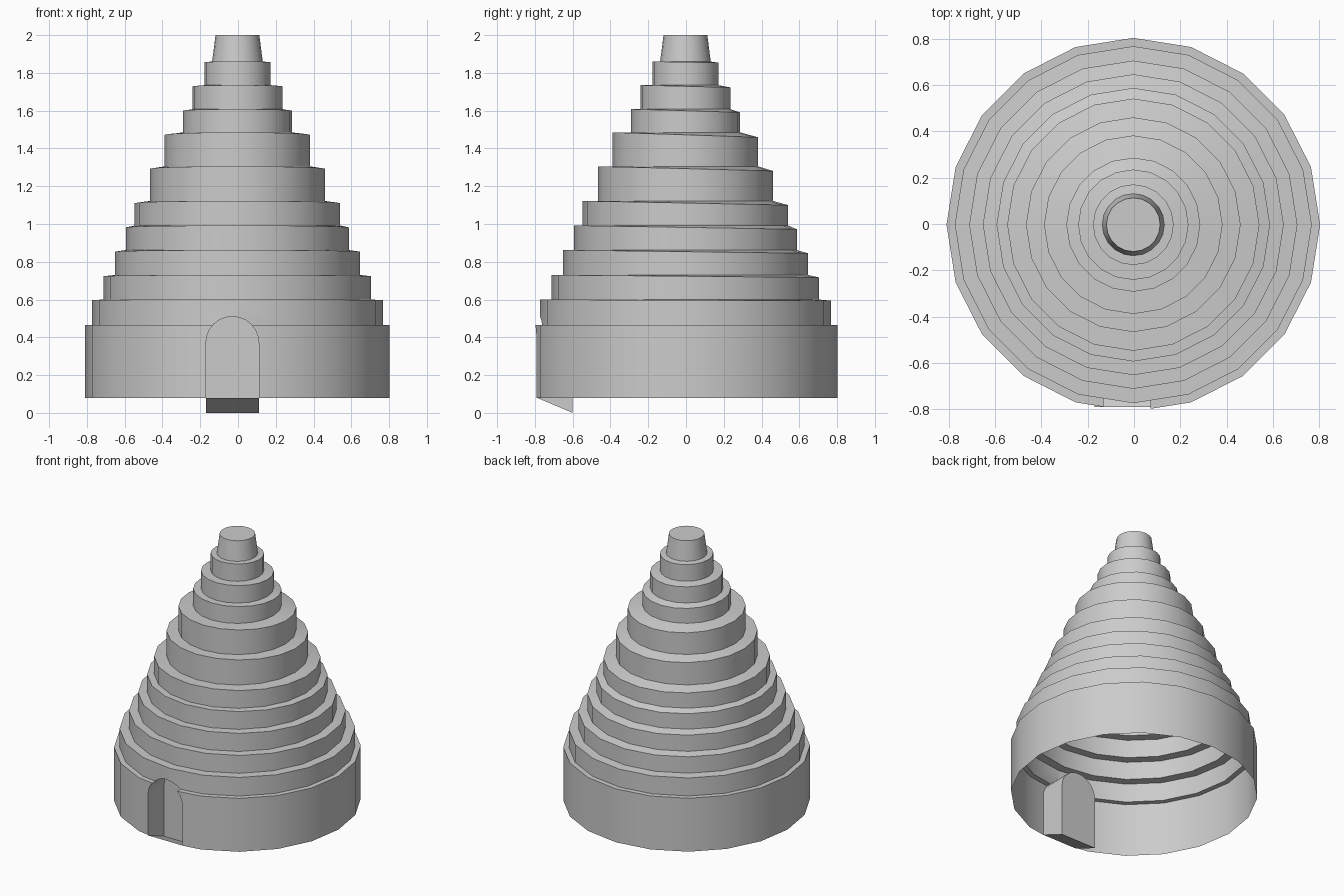
import bpy, bmesh, math

if "Cube" in bpy.data.objects:
    bpy.data.objects.remove(bpy.data.objects["Cube"])

SIDES = 20
CX, CY = -0.003, -0.003
BASE = 0.08
# each tier: radius, top height, drop of the outer rim toward the back
TIERS = [(0.806, 0.465, 0.0), (0.77, 0.60, 0.006), (0.708, 0.73, 0.013),
         (0.649, 0.862, 0.017), (0.59, 0.992, 0.02), (0.544, 1.122, 0.022),
         (0.463, 1.305, 0.024), (0.385, 1.485, 0.026), (0.289, 1.608, 0.017),
         (0.238, 1.735, 0.012), (0.174, 1.86, 0.006)]
# recessed doorway
DX, DR, SPRING, DOOR_BACK, DOOR_FRONT = -0.03, 0.14, 0.37, -0.60, -0.79


def make_object(name, bm):
    mesh = bpy.data.meshes.new(name)
    bm.to_mesh(mesh)
    bm.free()
    ob = bpy.data.objects.new(name, mesh)
    bpy.context.collection.objects.link(ob)
    return ob


def ring(bm, r, z, drop=0.0):
    out = []
    for i in range(SIDES):
        a = 2 * math.pi * i / SIDES
        out.append(bm.verts.new((CX + r * math.cos(a), CY + r * math.sin(a),
                                 z - drop * (1 + math.sin(a)) / 2)))
    return out


# stepped body with tapered cap
bm = bmesh.new()
rings = []
z = BASE
for r, top, drop in TIERS:
    rings += [ring(bm, r, z), ring(bm, r, top, drop)]
    z = top
rings += [ring(bm, 0.134, z), ring(bm, 0.116, 2.0)]
for a, b in zip(rings, rings[1:]):
    for i in range(SIDES):
        j = (i + 1) % SIDES
        bm.faces.new((a[i], a[j], b[j], b[i]))
bm.faces.new(rings[-1])
bm.faces.new(rings[0][::-1])
body = make_object("stepped_tower", bm)

# arched cutter for the doorway
bm = bmesh.new()
prof = [(DX - DR, -0.1), (DX + DR, -0.1)]
prof += [(DX + DR * math.cos(math.pi * i / 12), SPRING + DR * math.sin(math.pi * i / 12))
         for i in range(13)]
face = bm.faces.new([bm.verts.new((x, -1.0, zz)) for x, zz in prof])
ext = bmesh.ops.extrude_face_region(bm, geom=[face])
for v in ext["geom"]:
    if isinstance(v, bmesh.types.BMVert):
        v.co.y = DOOR_BACK
bmesh.ops.recalc_face_normals(bm, faces=bm.faces[:])
cutter = make_object("doorway_cutter", bm)
cutter.hide_render = True

mod = body.modifiers.new("doorway", 'BOOLEAN')
mod.operation = 'DIFFERENCE'
mod.solver = 'EXACT'
mod.object = cutter
bpy.context.view_layer.update()
cut = bpy.data.meshes.new_from_object(
    body.evaluated_get(bpy.context.evaluated_depsgraph_get()))
body.modifiers.clear()
body.data = cut
bpy.data.objects.remove(cutter)

# open the underside so the tower is a hollow shell
bm = bmesh.new()
bm.from_mesh(cut)
bm.normal_update()
low = [f for f in bm.faces if all(v.co.z < BASE + 0.002 for v in f.verts)]
bmesh.ops.delete(bm, geom=low, context='FACES')
bm.to_mesh(cut)
bm.free()

# sloping doorway floor with the sides that reach the ground
bm = bmesh.new()
left, right = [[bm.verts.new(p) for p in ((x, DOOR_FRONT, BASE), (x, DOOR_BACK, BASE),
                                          (x, DOOR_BACK, 0))]
               for x in (DX - DR, DX + DR)]
bm.faces.new(left)
bm.faces.new(right[::-1])
bm.faces.new((left[0], left[2], right[2], right[0]))
bm.faces.new((left[1], right[1], right[2], left[2]))
# face the same way as the recess: toward the doorway opening
for f in bm.faces:
    f.normal_update()
    c = f.calc_center_median()
    inside = (DX - c.x, -0.66 - c.y, 0.06 - c.z)
    if sum(n * d for n, d in zip(f.normal, inside)) < 0:
        f.normal_flip()
floor = make_object("doorway_floor", bm)

# smooth round walls with crisp step edges
bpy.ops.object.select_all(action='DESELECT')
body.select_set(True)
bpy.context.view_layer.objects.active = body
bpy.ops.object.shade_smooth_by_angle(angle=math.radians(30))
